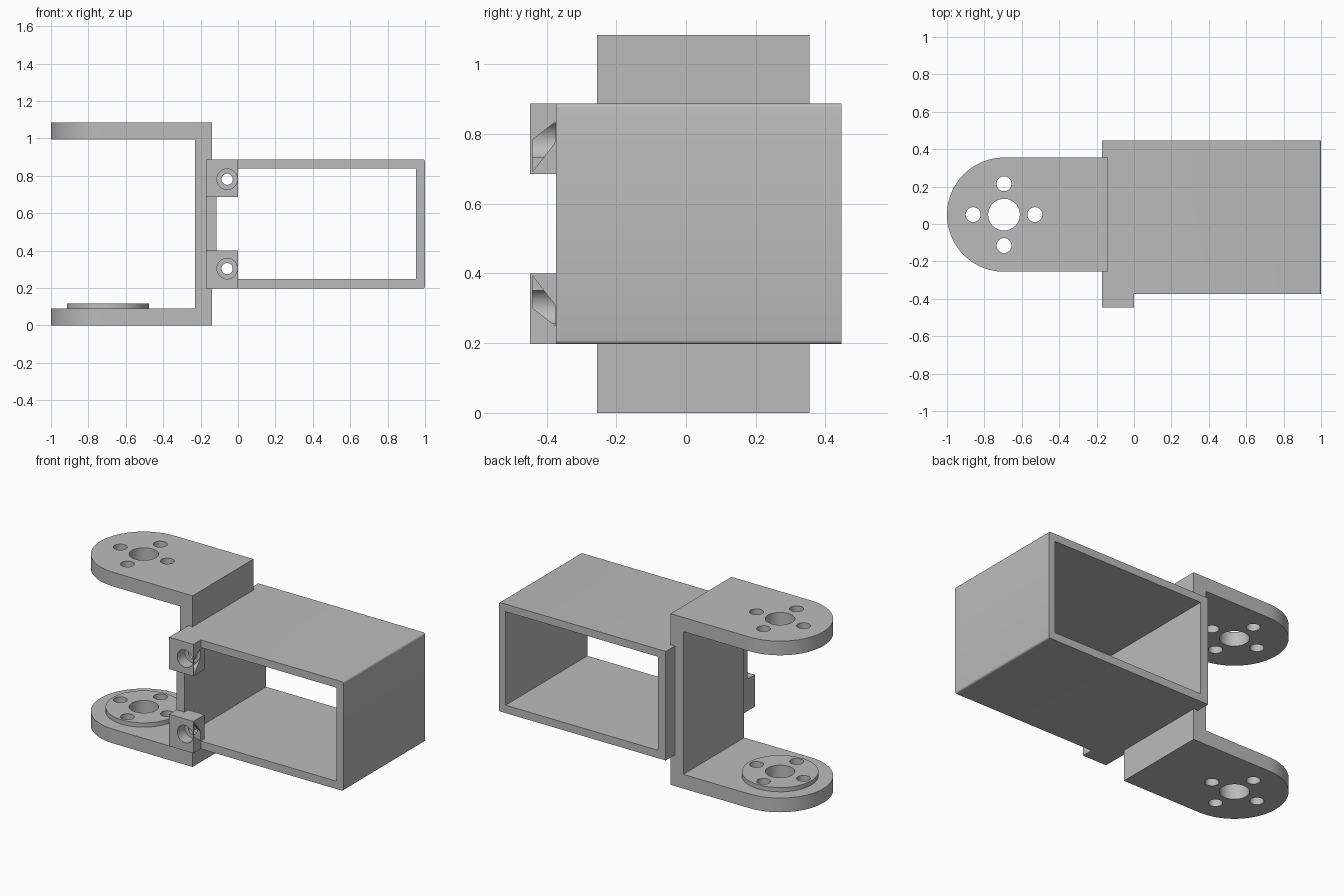
import bpy, bmesh, math
from mathutils import Vector

if "Cube" in bpy.data.objects:
    bpy.data.objects.remove(bpy.data.objects["Cube"])

grey = bpy.data.materials.new("light_grey")
grey.diffuse_color = (0.5, 0.5, 0.5, 1)
grey.use_nodes = True
grey.node_tree.nodes["Principled BSDF"].inputs["Base Color"].default_value = grey.diffuse_color


def prism(name, points, axis, lo, hi):
    """Extrude a 2D outline along an axis: x takes (y,z), y takes (x,z), z takes (x,y)."""
    def place(a, b, c):
        return {'x': (c, a, b), 'y': (a, c, b), 'z': (a, b, c)}[axis]
    bm = bmesh.new()
    face = bm.faces.new([bm.verts.new(place(a, b, lo)) for a, b in points])
    ext = bmesh.ops.extrude_face_region(bm, geom=[face])
    moved = [g for g in ext['geom'] if isinstance(g, bmesh.types.BMVert)]
    bmesh.ops.translate(bm, verts=moved, vec=Vector(place(0, 0, hi - lo)))
    bmesh.ops.recalc_face_normals(bm, faces=bm.faces[:])
    me = bpy.data.meshes.new(name)
    bm.to_mesh(me)
    bm.free()
    me.materials.append(grey)
    ob = bpy.data.objects.new(name, me)
    bpy.context.collection.objects.link(ob)
    return ob


def rect(a0, a1, b0, b1):
    return [(a0, b0), (a1, b0), (a1, b1), (a0, b1)]


def arc(a, b, r, start=0, end=360, n=48):
    full = end - start == 360
    return [(a + r * math.cos(math.radians(start + (end - start) * i / n)),
             b + r * math.sin(math.radians(start + (end - start) * i / n)))
            for i in range(n if full else n + 1)]


def combine(target, other, operation):
    """Apply a boolean and remove the helper."""
    mod = target.modifiers.new("join", 'BOOLEAN')
    mod.object, mod.operation, mod.solver = other, operation, 'EXACT'
    bpy.context.view_layer.objects.active = target
    bpy.ops.object.modifier_apply(modifier=mod.name)
    bpy.data.objects.remove(other, do_unlink=True)


def smooth(ob):
    bpy.ops.object.select_all(action='DESELECT')
    ob.select_set(True)
    bpy.context.view_layer.objects.active = ob
    bpy.ops.object.shade_smooth_by_angle(angle=math.radians(30))


# Fork bracket: rounded block hollowed to two arms and a web
CX, CY, R = -0.695, 0.05, 0.305
outline = arc(CX, CY, R, 90, 270) + [(-0.14, CY - R), (-0.14, CY + R)]
bracket = prism("fork_bracket", outline, 'z', 0, 1.085)
combine(bracket, prism("gap", rect(-1.2, -0.23, 0.09, 0.995), 'y', -1, 1), 'DIFFERENCE')

# Raised round pad on the lower arm
combine(bracket, prism("pad", arc(CX, CY, 0.22, n=64), 'z', 0.05, 0.117), 'UNION')

# Shaft hole and four screw holes through both arms
holes = [(0, 0, 0.085)] + [(0.165 * dx, 0.165 * dy, 0.04)
                           for dx, dy in ((1, 0), (-1, 0), (0, 1), (0, -1))]
for dx, dy, r in holes:
    combine(bracket, prism("hole", arc(CX + dx, CY + dy, r, n=32), 'z', -0.1, 1.2), 'DIFFERENCE')
smooth(bracket)

# Open housing: rectangular tube with softened outer right edges
X0, Z0, Z1, F = -0.17, 0.197, 0.888, 0.012
shell = ([(X0, Z0)] + arc(1 - F, Z0 + F, F, 270, 360, 4)
         + arc(1 - F, Z1 - F, F, 0, 90, 4) + [(X0, Z1)])
housing = prism("housing", shell, 'y', -0.373, 0.446)
combine(housing, prism("opening", rect(-0.115, 0.953, 0.247, 0.84), 'y', -1, 1), 'DIFFERENCE')

# Two screw lugs on the front, mirrored about the housing mid height
MID = (Z0 + Z1) / 2
for s in (1, -1):
    def z(h):
        return MID + s * h
    hz = z(0.239)
    lug = prism("lug", rect(X0, 0, *sorted((z(0.143), z(Z1 - MID)))), 'y', -0.447, -0.335)
    combine(housing, lug, 'UNION')
    # Counterbore, through hole and the side break-out
    combine(housing, prism("bore", arc(-0.058, hz, 0.055, n=32), 'y', -0.6, -0.372), 'DIFFERENCE')
    combine(housing, prism("screw", arc(-0.058, hz, 0.03, n=32), 'y', -0.6, -0.2), 'DIFFERENCE')
    side = [(-0.44, z(0.15)), (-0.374, z(0.235)), (-0.374, z(0.293)), (-0.44, z(0.242))]
    combine(housing, prism("notch", side, 'x', -0.03, 0.05), 'DIFFERENCE')
smooth(housing)
